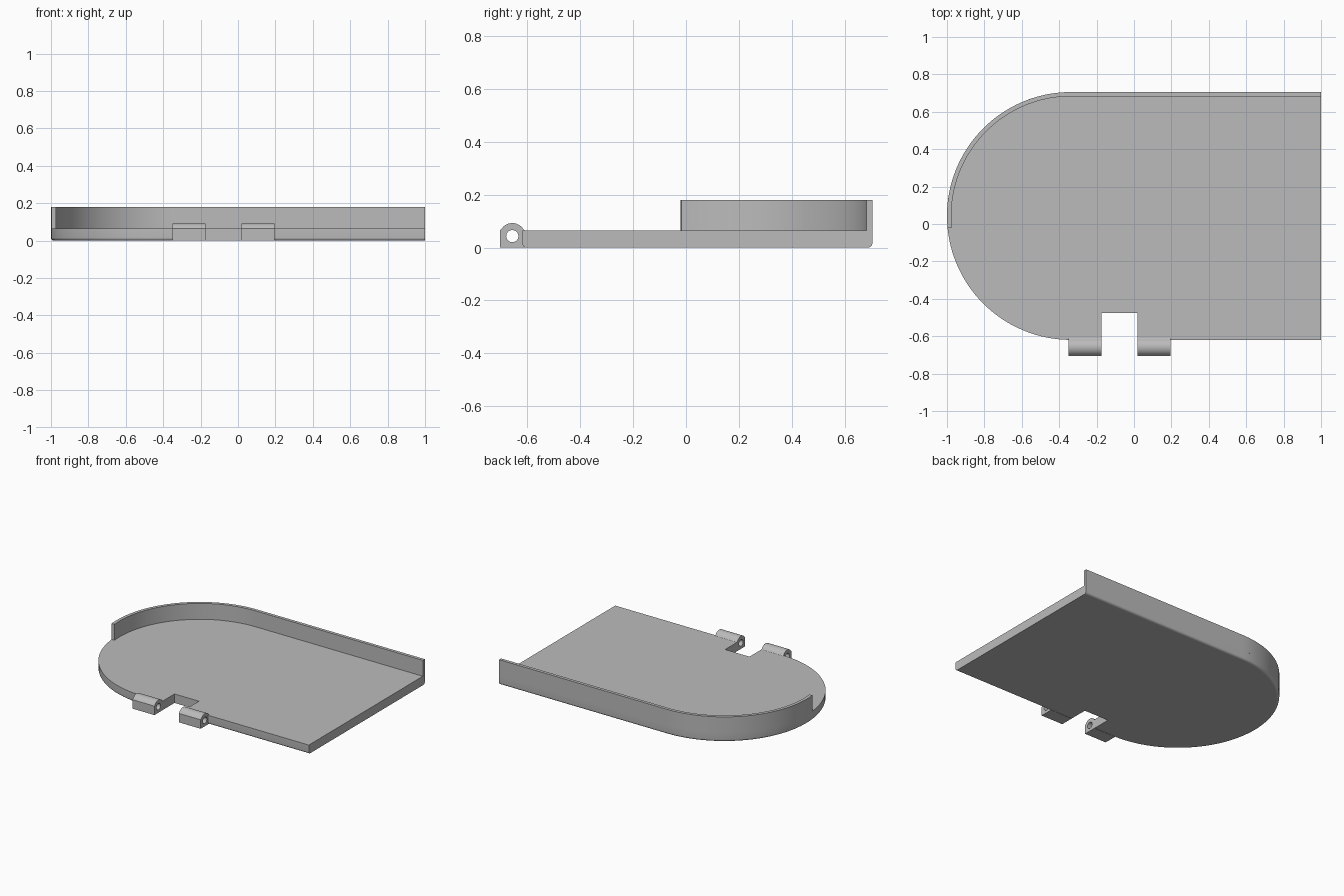
import bpy, bmesh
from math import pi, sin, cos, asin, atan2

if "Cube" in bpy.data.objects:
    bpy.data.objects.remove(bpy.data.objects["Cube"])

grey = bpy.data.materials.new("plain grey")
grey.use_nodes = True
grey.diffuse_color = (0.5, 0.5, 0.5, 1)
grey.node_tree.nodes["Principled BSDF"].inputs["Base Color"].default_value = (0.5, 0.5, 0.5, 1)

END_X, MID_X, MID_Y, RADIUS = 1.0, -0.3375, 0.043, 0.6625
PLATE_TOP, WALL_TOP, WALL = 0.065, 0.18, 0.023
NOTCH_L, NOTCH_R, NOTCH_Y = 0.02, -0.175, -0.475


def loft(name, rings, closed=False):
    """Skin closed rings of points; cap both ends, or join last to first."""
    bm = bmesh.new()
    loops = [[bm.verts.new(p) for p in ring] for ring in rings]
    pairs = list(zip(loops, loops[1:]))
    if closed:
        pairs.append((loops[-1], loops[0]))
    else:
        bm.faces.new(loops[0])
        bm.faces.new(loops[-1])
    for a, b in pairs:
        for i in range(len(a)):
            j = (i + 1) % len(a)
            bm.faces.new((a[i], a[j], b[j], b[i]))
    bmesh.ops.recalc_face_normals(bm, faces=bm.faces)
    mesh = bpy.data.meshes.new(name)
    bm.to_mesh(mesh)
    bm.free()
    mesh.materials.append(grey)
    obj = bpy.data.objects.new(name, mesh)
    bpy.context.collection.objects.link(obj)
    bpy.ops.object.select_all(action="DESELECT")
    obj.select_set(True)
    bpy.context.view_layer.objects.active = obj
    bpy.ops.object.shade_smooth_by_angle(angle=pi / 6)
    # Keep large level faces flat
    for face in mesh.polygons:
        if abs(face.normal.z) > 0.999:
            face.use_smooth = False
    return obj


def arc_point(r, angle):
    return MID_X + r * cos(angle), MID_Y + r * sin(angle)


# Plate: rounded at one end, notched at the front, softened along the bottom edge
def plate_ring(inset, z):
    r = RADIUS - inset
    front = MID_Y - r
    pts = [(END_X, MID_Y + r)]
    pts += [arc_point(r, pi / 2 + pi * i / 64) for i in range(65)]
    pts += [(NOTCH_R, front), (NOTCH_R, NOTCH_Y), (NOTCH_L, NOTCH_Y),
            (NOTCH_L, front), (END_X, front)]
    return [(x, y, z) for x, y in pts]


FILLET = 0.016
levels = [(FILLET * (1 - sin(a)), FILLET * (1 - cos(a)))
          for a in (pi / 2 * i / 6 for i in range(7))]
loft("base_plate", [plate_ring(*level) for level in levels + [(0, PLATE_TOP)]])


# Wall: follows the back edge and half of the rounded end
def wall_section(outer, inner):
    return [(*outer, PLATE_TOP), (*outer, WALL_TOP), (*inner, WALL_TOP), (*inner, PLATE_TOP)]


sections = [wall_section((END_X, MID_Y + RADIUS), (END_X, MID_Y + RADIUS - WALL))]
last = pi + asin((MID_Y + 0.02) / RADIUS)
for i in range(41):
    angle = pi / 2 + (last - pi / 2) * i / 40
    sections.append(wall_section(arc_point(RADIUS, angle), arc_point(RADIUS - WALL, angle)))
loft("rim_wall", sections)

# Hinge knuckles: square block with a round top and a pin hole
PIN_Y, PIN_Z, HALF, HOLE = -0.6575, 0.043, 0.0475, 0.023
SHOULDER = PLATE_TOP - PIN_Z
corners = [atan2(z, y) % (2 * pi) for y in (-HALF, HALF) for z in (-PIN_Z, SHOULDER)]
angles = sorted([2 * pi * i / 48 for i in range(48)] + corners)


def block_reach(a):
    """Distance from the pin axis to the knuckle's outline."""
    side = HALF / max(abs(cos(a)), 1e-6)
    level = (SHOULDER if sin(a) > 0 else PIN_Z) / max(abs(sin(a)), 1e-6)
    box = min(side, level)
    return max(box, HALF + 0.002) if level < side and sin(a) > 0 else box


def knuckle_ring(x, reach):
    return [(x, PIN_Y + reach(a) * cos(a), PIN_Z + reach(a) * sin(a)) for a in angles]


def hole_reach(a):
    return HOLE


for name, x0, x1 in (("hinge_knuckle_right", -0.35, NOTCH_R), ("hinge_knuckle_left", NOTCH_L, 0.195)):
    loft(name, [knuckle_ring(x0, block_reach), knuckle_ring(x1, block_reach),
                knuckle_ring(x1, hole_reach), knuckle_ring(x0, hole_reach)], closed=True)
